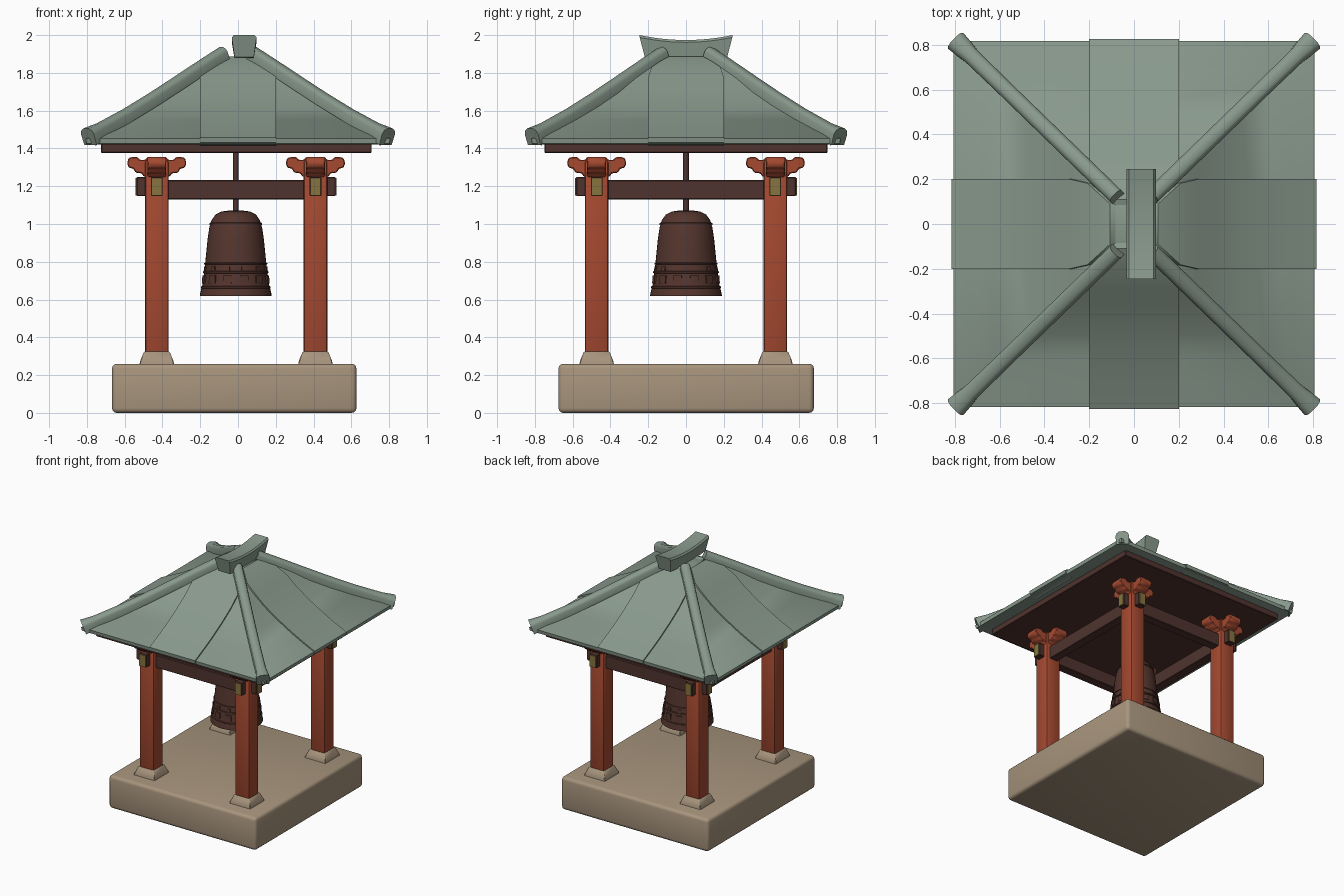
import bpy, bmesh, math
from mathutils import Vector

if "Cube" in bpy.data.objects:
    bpy.data.objects.remove(bpy.data.objects["Cube"])


def material(name, rgb):
    m = bpy.data.materials.new(name)
    m.diffuse_color = (*rgb, 1)
    m.use_nodes = True
    m.node_tree.nodes["Principled BSDF"].inputs["Base Color"].default_value = m.diffuse_color
    return m


GREEN = material("roof_green", (0.25, 0.32, 0.265))
RED = material("lacquer_red", (0.38, 0.068, 0.03))
BROWN = material("dark_wood", (0.08, 0.034, 0.027))
BRONZE = material("bell_bronze", (0.09, 0.036, 0.027))
STONE = material("stone", (0.39, 0.30, 0.205))
GOLD = material("gold", (0.24, 0.175, 0.05))


def finish(name, bm, mat, angle=35, bevel=0, segs=2):
    bmesh.ops.recalc_face_normals(bm, faces=bm.faces)
    if bevel:
        bmesh.ops.bevel(bm, geom=bm.edges[:], offset=bevel, segments=segs,
                        affect='EDGES', profile=0.5)
    me = bpy.data.meshes.new(name)
    bm.to_mesh(me)
    bm.free()
    me.materials.append(mat)
    me.polygons.foreach_set("use_smooth", [True] * len(me.polygons))
    me.set_sharp_from_angle(angle=math.radians(angle))
    ob = bpy.data.objects.new(name, me)
    bpy.context.collection.objects.link(ob)
    return ob


def loft(name, sections, mat, cap=True, **kw):
    bm = bmesh.new()
    rings = [[bm.verts.new(p) for p in s] for s in sections]
    n = len(rings[0])
    for a, b in zip(rings, rings[1:]):
        for i in range(n):
            j = (i + 1) % n
            bm.faces.new((a[i], a[j], b[j], b[i]))
    if cap:
        bm.faces.new(rings[0])
        bm.faces.new(rings[-1])
    return finish(name, bm, mat, **kw)


def rect(x0, x1, y0, y1, z):
    return [(x0, y0, z), (x1, y0, z), (x1, y1, z), (x0, y1, z)]


def box(name, x0, x1, y0, y1, z0, z1, mat, bevel=0.0, segs=2):
    return loft(name, [rect(x0, x1, y0, y1, z0), rect(x0, x1, y0, y1, z1)],
                mat, bevel=bevel, segs=segs)


def lathe(name, prof, cx, mat, n=40, cap=True):
    secs = [[(cx + r * math.cos(2 * math.pi * i / n), r * math.sin(2 * math.pi * i / n), z)
             for i in range(n)] for r, z in prof]
    return loft(name, secs, mat, cap=cap, angle=40)


# stone platform
box("platform", -0.667, 0.627, -0.675, 0.677, 0, 0.26, STONE, 0.025, 3)

PX, PY = (-0.43, 0.41), (-0.473, 0.473)

# bracket half profile, mirrored about the post axis
HALF = [(0.068, 1.25), (0.08, 1.268), (0.112, 1.272), (0.125, 1.293), (0.148, 1.298),
        (0.157, 1.32), (0.15, 1.348), (0.135, 1.354), (0.1, 1.354), (0.09, 1.34),
        (0.06, 1.34), (0.052, 1.354)]
BRACKET = HALF + [(-u, z) for u, z in reversed(HALF)]

for cx in PX:
    for cy in PY:
        # post and footing
        box("post", cx - 0.063, cx + 0.063, cy - 0.063, cy + 0.063, 0.3, 1.34, RED, 0.016)
        loft("post_footing", [rect(cx - 0.092, cx + 0.092, cy - 0.092, cy + 0.092, 0.255),
                              rect(cx - 0.088, cx + 0.088, cy - 0.088, cy + 0.088, 0.275),
                              rect(cx - 0.068, cx + 0.068, cy - 0.068, cy + 0.068, 0.324)],
             STONE, bevel=0.004, segs=1)
        # crossed bracket arms
        loft("bracket_arm_x", [[(cx + u, cy + s * 0.05, z) for u, z in BRACKET]
                               for s in (-1, 1)], RED, bevel=0.005, segs=1)
        loft("bracket_arm_y", [[(cx + s * 0.05, cy + u, z) for u, z in BRACKET]
                               for s in (-1, 1)], RED, bevel=0.005, segs=1)
        # projecting beam ends with gold faces
        sx, sy = (1 if cx > 0 else -1), (1 if cy > 0 else -1)
        ex, ey = cx + sx * 0.107, cy + sy * 0.109
        w = 0.031
        xs, ys = sorted((cx, ex)), sorted((cy, ey))
        box("beam_end_x", *xs, cy - w, cy + w, 1.148, 1.248, BROWN, 0.004, 1)
        box("beam_end_y", cx - w, cx + w, *ys, 1.148, 1.248, BROWN, 0.004, 1)
        xs, ys = sorted((ex - sx * 0.002, ex + sx * 0.005)), sorted((ey - sy * 0.002, ey + sy * 0.005))
        box("beam_cap_x", *xs, cy - 0.027, cy + 0.027, 1.152, 1.244, GOLD)
        box("beam_cap_y", cx - 0.027, cx + 0.027, *ys, 1.152, 1.244, GOLD)

# tie beams
for cy in PY:
    box("tie_beam_x", PX[0], PX[1], cy - 0.035, cy + 0.035, 1.13, 1.232, BROWN, 0.004, 1)
for cx in PX:
    box("tie_beam_y", cx - 0.035, cx + 0.035, PY[0], PY[1], 1.13, 1.232, BROWN, 0.004, 1)

# ceiling board and bell rod
box("ceiling_board", -0.725, 0.708, -0.748, 0.748, 1.376, 1.43, BROWN, 0.004, 1)
BX = -0.012
lathe("bell_rod", [(0.015, 1.04), (0.015, 1.39)], BX, BROWN, 12)

# bell with hollow inside
lathe("bell", [(0.012, 0.99), (0.09, 0.98), (0.12, 0.9), (0.15, 0.7), (0.17, 0.62),
               (0.19, 0.62), (0.188, 0.635), (0.176, 0.68), (0.168, 0.74), (0.162, 0.79),
               (0.156, 0.85), (0.149, 0.92), (0.14, 0.98), (0.128, 1.02), (0.107, 1.05),
               (0.075, 1.066), (0.03, 1.072), (0.005, 1.073)], BX, BRONZE)


def bell_ring(z, r, h):
    lathe("bell_band", [(r - 0.02, z - h), (r, z - h), (r + 0.007, z - h / 2),
                        (r + 0.007, z + h / 2), (r, z + h), (r - 0.02, z + h)],
          BX, BRONZE, cap=False)


for z, r, h in ((0.665, 0.178, 0.008), (0.745, 0.167, 0.007), (0.79, 0.16, 0.006),
                (1.0, 0.133, 0.008)):
    bell_ring(z, r, h)

# raised plates around the bell
for i in range(12):
    a = 2 * math.pi * (i + 0.5) / 12
    for z0, z1, r, hw in ((0.686, 0.728, 0.169, 0.13), (0.75, 0.775, 0.161, 0.07)):
        secs = []
        for t in (-hw, 0, hw):
            c, s = math.cos(a + t), math.sin(a + t)
            secs.append([(BX + q * c, q * s, z) for q, z in
                         ((r - 0.02, z0), (r + 0.012, z0), (r + 0.009, z1), (r - 0.02, z1))])
        loft("bell_plate", secs, BRONZE)

# concave hipped roof
PROF = [(0.802, 1.425), (0.806, 1.452), (0.7, 1.502), (0.6, 1.553), (0.48, 1.622),
        (0.37, 1.695), (0.28, 1.77), (0.2, 1.825), (0.15, 1.855), (0.1, 1.88)]
roof = [rect(-d, d, -d * 1.015, d * 1.015, z) for d, z in PROF]
loft("roof", [rect(-0.78, 0.78, -0.79, 0.79, 1.42)] + roof, GREEN, angle=40)

# raised middle panel on each roof side
for k in range(4):
    c, s = round(math.cos(k * math.pi / 2)), round(math.sin(k * math.pi / 2))
    stretch = 1 if s else 1.0
    secs = []
    for d, z in PROF:
        w = 0.2 if d > 0.25 else 0.2 * min(1, d / 0.22)
        o = d * (1.015 if c else 1) + 0.008
        pts = ((-w, o, z + 0.007), (w, o, z + 0.007), (w, o - 0.06, z - 0.01), (-w, o - 0.06, z - 0.01))
        secs.append([(u * c - v * s, u * s + v * c, h) for u, v, h in pts])
    loft("roof_panel", secs, GREEN, angle=40)

# corner hip ridges, rounded section, swelling at the eave end
HIP = [(0.805, 1.462, 1.3), (0.775, 1.478, 1.2), (0.74, 1.499, 1.0), (0.6, 1.577, 0.95),
       (0.46, 1.663, 0.95), (0.33, 1.748, 0.95), (0.2, 1.834, 0.95), (0.09, 1.905, 0.95)]
for sx in (-1, 1):
    for sy in (-1, 1):
        pts = [Vector((sx * (d - 0.012), sy * (d + 0.01 + 0.03 * (0.8 - d)), z)) for d, z, k in HIP]
        secs = []
        for i, p in enumerate(pts):
            t = (pts[min(i + 1, len(pts) - 1)] - pts[max(i - 1, 0)]).normalized()
            side = t.cross(Vector((0, 0, 1))).normalized()
            up = side.cross(t)
            k = HIP[i][2]
            secs.append([p + k * (0.036 * u * side + 0.036 * v * up) for u, v in
                         ((-1, -1), (1, -1), (1.05, 0.3), (0.85, 0.75), (0.45, 1),
                          (-0.45, 1), (-0.85, 0.75), (-1.05, 0.3))])
        loft("hip_ridge", secs, GREEN, angle=50)

# top ridge cap, upswept at both ends
secs = []
for i in range(13):
    t = i / 6 - 1
    top, low = 1.974 + 0.026 * t ** 2, 1.875 + 0.008 * t ** 2
    yt, yb = 0.245 * t, 0.218 * t
    secs.append([(-0.018, yb, low), (0.084, yb, low), (0.098, yt, top - 0.012),
                 (0.088, yt, top), (-0.022, yt, top), (-0.033, yt, top - 0.012)])
loft("ridge_cap", secs, GREEN, angle=40)
